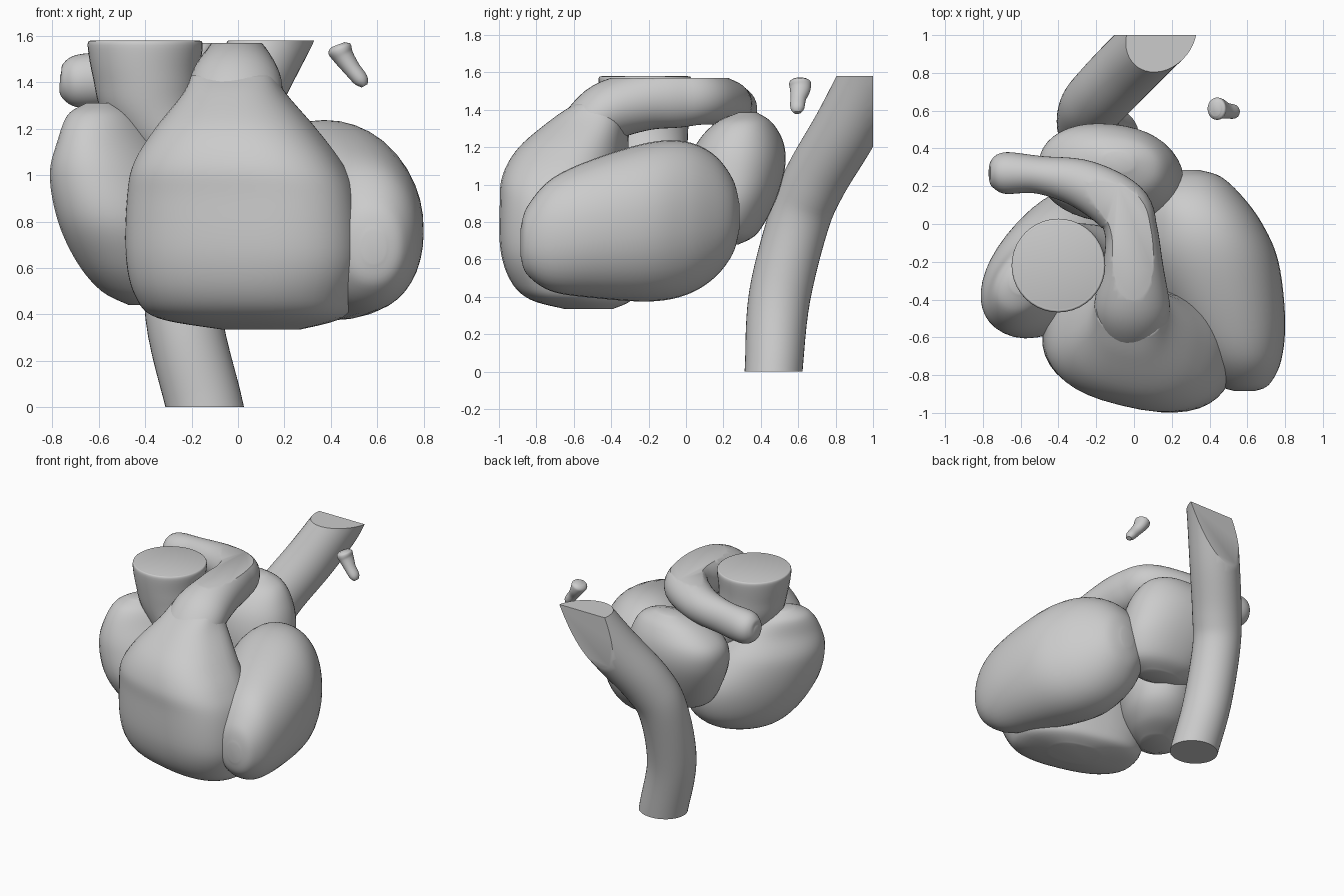
import bpy, bmesh, math
from mathutils import Vector

SIDES, STEPS = 40, 6
X, Y, Z = Vector((1, 0, 0)), Vector((0, 1, 0)), Vector((0, 0, 1))


def spline(secs):
    """Catmull-Rom through sections (x, y, z, radius_u, radius_v)."""
    p = [secs[0]] + list(secs) + [secs[-1]]
    out = []
    for i in range(1, len(p) - 2):
        for s in range(STEPS):
            t = s / STEPS
            out.append([0.5 * (2 * b + (c - a) * t + (2 * a - 5 * b + 4 * c - d) * t * t
                        + (3 * b - a - 3 * c + d) * t ** 3)
                        for a, b, c, d in zip(*p[i - 1:i + 3])])
    return out + [list(secs[-1])]


def loft(name, secs, u=None, v=None, n=2.0, turn=0, ref=Z, cuts=()):
    """Skin superellipse sections; with no u, v the sections follow the path."""
    rows = spline(secs)
    bm = bmesh.new()
    rings = []
    for i, r in enumerate(rows):
        c = Vector(r[:3])
        if u is None:
            tan = Vector(rows[min(i + 1, len(rows) - 1)][:3]) - Vector(rows[max(i - 1, 0)][:3])
            a = tan.cross(ref).normalized()
            b = a.cross(tan).normalized()
        else:
            a = u * math.cos(turn) + v * math.sin(turn)
            b = v * math.cos(turn) - u * math.sin(turn)
        ring = []
        for k in range(SIDES):
            w = 2 * math.pi * k / SIDES
            co, si = math.cos(w), math.sin(w)
            pa = math.copysign(abs(co) ** (2 / n), co) * max(r[3], 0.004)
            pb = math.copysign(abs(si) ** (2 / n), si) * max(r[4], 0.004)
            ring.append(bm.verts.new(c + a * pa + b * pb))
        rings.append(ring)
    for lo, hi in zip(rings, rings[1:]):
        for k in range(SIDES):
            j = (k + 1) % SIDES
            bm.faces.new((lo[k], lo[j], hi[j], hi[k]))
    bm.faces.new(rings[0][::-1])
    bm.faces.new(rings[-1])
    # flat trims
    for point, normal in cuts:
        geom = bm.verts[:] + bm.edges[:] + bm.faces[:]
        bmesh.ops.bisect_plane(bm, geom=geom, plane_co=point, plane_no=normal, clear_outer=True)
        bmesh.ops.holes_fill(bm, edges=[e for e in bm.edges if e.is_boundary], sides=0)
    bmesh.ops.recalc_face_normals(bm, faces=bm.faces)
    me = bpy.data.meshes.new(name)
    bm.to_mesh(me)
    bm.free()
    ob = bpy.data.objects.new(name, me)
    bpy.context.collection.objects.link(ob)
    bpy.ops.object.select_all(action='DESELECT')
    ob.select_set(True)
    bpy.context.view_layer.objects.active = ob
    bpy.ops.object.shade_smooth_by_angle(angle=math.radians(45))
    return ob


# Front chamber, narrowing upward into the outflow
loft("right_ventricle", [
    (.10, -.52, .335, .17, .12), (.05, -.56, .385, .40, .25), (.03, -.60, .48, .475, .31),
    (.03, -.63, .65, .515, .335), (.02, -.64, .90, .50, .33), (.0, -.64, 1.05, .45, .32),
    (-.01, -.60, 1.20, .345, .28), (-.015, -.51, 1.35, .22, .20), (-.02, -.45, 1.43, .18, .14)],
    X, Y, n=2.5, turn=-.24)

# Large rounded chamber on the right side
loft("left_ventricle", [
    (.585, -.885, .69, .05, .07), (.58, -.85, .70, .135, .18), (.555, -.72, .73, .225, .30),
    (.49, -.50, .765, .31, .37), (.40, -.20, .80, .365, .425), (.35, 0, .82, .33, .41),
    (.31, .15, .83, .26, .33), (.30, .25, .83, .16, .20), (.30, .285, .83, .05, .07)],
    X, Z, n=2.15)

# Left side chamber with its ear at the top
loft("right_atrium", [
    (-.36, -.20, .44, .12, .10), (-.36, -.17, .50, .27, .19), (-.37, -.17, .62, .39, .26),
    (-.41, -.20, .80, .45, .29), (-.50, -.25, 1.0, .38, .25), (-.55, -.29, 1.15, .28, .18),
    (-.58, -.30, 1.26, .18, .13), (-.59, -.30, 1.31, .07, .06)],
    X, Y, n=2.1, turn=.9)

# Rear chamber
loft("left_atrium", [
    (-.07, .20, .68, .14, .08), (-.07, .21, .74, .27, .17), (-.09, .24, .90, .35, .23),
    (-.13, .27, 1.08, .375, .255), (-.14, .29, 1.22, .345, .23), (-.10, .31, 1.33, .23, .15),
    (-.08, .33, 1.385, .08, .05)], X, Y, n=2.2, turn=-.1)

# Main artery stump
loft("ascending_aorta", [
    (-.05, -.20, .86, .12, .12), (-.20, -.20, 1.02, .19, .19), (-.36, -.21, 1.25, .215, .22),
    (-.395, -.22, 1.42, .23, .235), (-.40, -.22, 1.56, .248, .248), (-.40, -.22, 1.58, .23, .23)],
    X, Y)

# Trunk from the front chamber, bending back and to the left
loft("pulmonary_artery", [
    (-.01, -.54, 1.28, .20, .15), (-.01, -.42, 1.39, .20, .16), (-.005, -.22, 1.45, .16, .16),
    (-.015, -.04, 1.465, .14, .16), (-.07, .09, 1.465, .15, .145), (-.27, .21, 1.44, .13, .125),
    (-.50, .26, 1.42, .10, .115), (-.68, .27, 1.405, .11, .115), (-.75, .27, 1.40, .075, .08),
    (-.768, .27, 1.40, .03, .03)], cuts=[((0, 0, 1.57), Z)])

# Long vessel behind, trimmed at the top and back
loft("descending_aorta", [
    (-.125, .465, -.08, .165, .155), (-.15, .47, .03, .165, .155), (-.235, .50, .40, .165, .165),
    (-.235, .60, .80, .165, .165), (-.165, .69, 1.02, .17, .17), (-.005, .855, 1.30, .17, .175),
    (.145, 1.0, 1.58, .165, .175), (.30, 1.14, 1.86, .165, .175)],
    ref=Y, cuts=[((0, 0, 1.58), Z), ((0, 1, 0), Y), ((0, 0, 0), -Z)])

# Small detached vessel fragment
loft("vessel_fragment", [
    (.43, .61, 1.562, .03, .04), (.437, .61, 1.545, .052, .058), (.455, .61, 1.51, .045, .055),
    (.49, .60, 1.46, .037, .042), (.53, .595, 1.41, .032, .037), (.545, .595, 1.385, .015, .02)],
    ref=Y)
